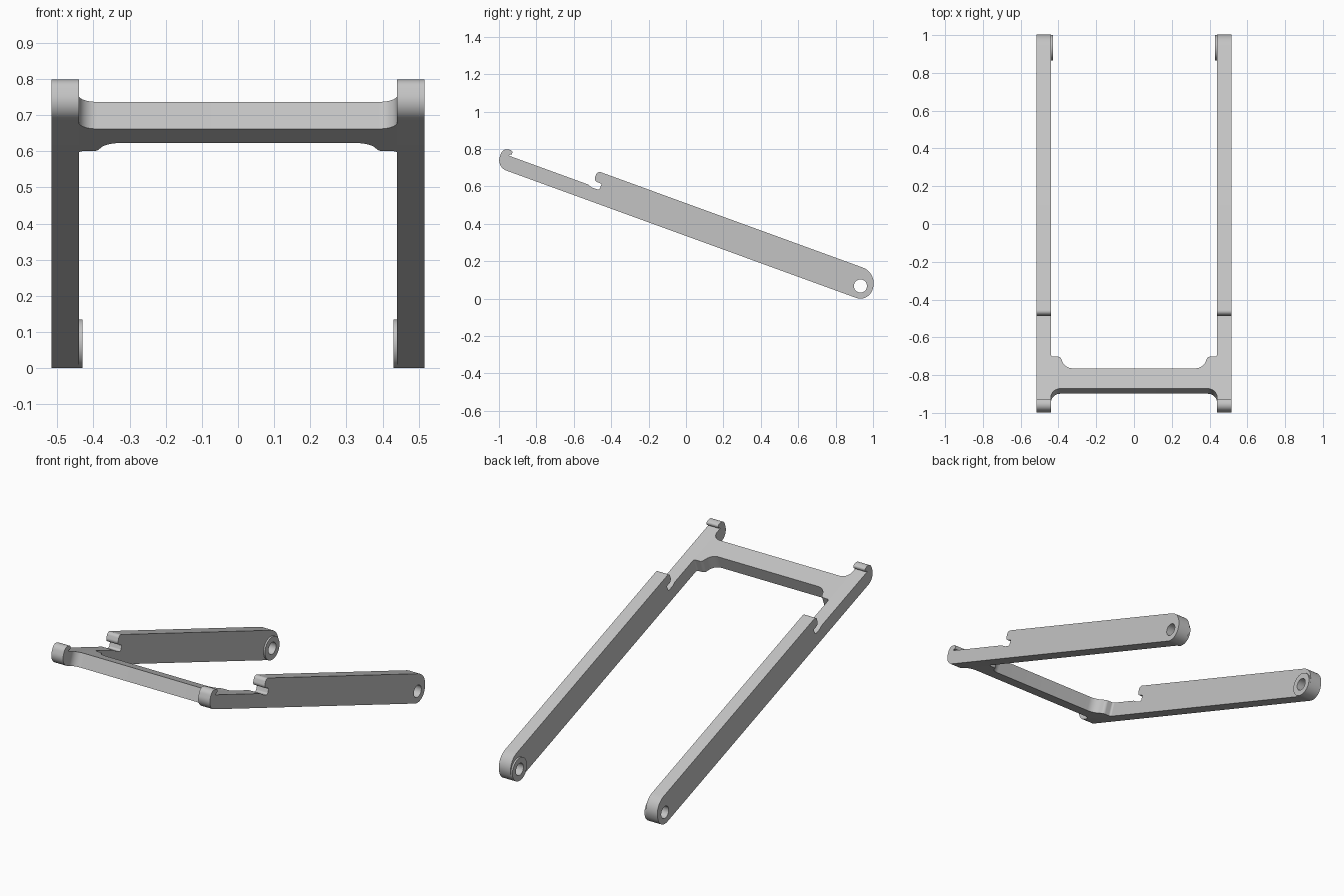
import bpy, bmesh, math
from mathutils import Vector

if "Cube" in bpy.data.objects:
    bpy.data.objects.remove(bpy.data.objects["Cube"], do_unlink=True)

# Main dimensions
TILT = math.radians(20)
PIVOT = Vector((0, 0.9325, 0.0675))
ALONG = Vector((0, -math.cos(TILT), math.sin(TILT)))   # up the arm
ACROSS = Vector((0, math.sin(TILT), math.cos(TILT)))   # arm height
BOTTOM, RAIL_TOP, ARM_TOP = -0.0675, 0.012, 0.097
INNER, OUTER = 0.44, 0.516

grey = bpy.data.materials.new("plain grey")
grey.use_nodes = True
grey.diffuse_color = (0.55, 0.55, 0.55, 1)
grey.node_tree.nodes["Principled BSDF"].inputs["Base Color"].default_value = grey.diffuse_color


def place(x, u, v):
    """Tilted frame: x sideways, u along the arm, v across it."""
    return PIVOT + Vector((x, 0, 0)) + ALONG * u + ACROSS * v


def rounded(corners, steps=10):
    """Closed outline from (a, b, radius) corners."""
    outline = []
    for i, (a, b, r) in enumerate(corners):
        p = Vector((a, b))
        if r == 0:
            outline.append(p)
            continue
        back = (Vector(corners[i - 1][:2]) - p).normalized()
        ahead = (Vector(corners[(i + 1) % len(corners)][:2]) - p).normalized()
        half = back.angle(ahead) / 2
        centre = p + (back + ahead).normalized() * (r / math.sin(half))
        start = p + back * (r / math.tan(half)) - centre
        end = p + ahead * (r / math.tan(half)) - centre
        sweep = start.angle(end)
        for k in range(steps + 1):
            t = k / steps
            arm = start * math.sin((1 - t) * sweep) + end * math.sin(t * sweep)
            outline.append(centre + arm / math.sin(sweep))
    return outline


def circle(radius, sides=48):
    return [Vector((radius * math.cos(k * math.tau / sides),
                    radius * math.sin(k * math.tau / sides))) for k in range(sides)]


def extrude(name, loops, to_world, shift):
    """Fill flat loops (outline, then holes) and give them thickness."""
    bm = bmesh.new()
    edges = []
    for loop in loops:
        verts = [bm.verts.new(to_world(p.x, p.y)) for p in loop]
        edges += [bm.edges.new((verts[i - 1], verts[i])) for i in range(len(verts))]
    bmesh.ops.triangle_fill(bm, use_beauty=True, edges=edges)
    grown = bmesh.ops.extrude_face_region(bm, geom=bm.faces[:], use_keep_orig=True)
    moved = [g for g in grown["geom"] if isinstance(g, bmesh.types.BMVert)]
    bmesh.ops.translate(bm, verts=moved, vec=shift)
    bmesh.ops.recalc_face_normals(bm, faces=bm.faces[:])
    mesh = bpy.data.meshes.new(name)
    bm.to_mesh(mesh)
    bm.free()
    mesh.materials.append(grey)
    obj = bpy.data.objects.new(name, mesh)
    bpy.context.collection.objects.link(obj)
    bpy.ops.object.select_all(action='DESELECT')
    obj.select_set(True)
    bpy.context.view_layer.objects.active = obj
    bpy.ops.object.shade_smooth_by_angle(angle=math.radians(30))


# Side outline of an arm: rounded pivot end, hooked tip, notch, raised bar
arm_outline = rounded([
    (-0.0675, ARM_TOP, 0.09), (-0.0675, BOTTOM, 0.0675),
    (2.048, BOTTOM, 0.058), (2.048, 0.043, 0.035),
    (1.992, 0.043, 0.012), (1.992, 0.022, 0.005),
    (2.004, 0.018, 0.003), (2.004, RAIL_TOP, 0.003),
    (1.555, RAIL_TOP, 0.02), (1.53, 0.004, 0.02),
    (1.487, 0.004, 0.012), (1.487, 0.04, 0.006),
    (1.532, 0.041, 0.02), (1.532, ARM_TOP, 0.02),
])
hole = circle(0.035)

for side, sign in (("left", 1), ("right", -1)):
    extrude(side + "_arm", [arm_outline, hole],
            lambda u, v: place(sign * INNER, u, v),
            Vector((sign * (OUTER - INNER), 0, 0)))
    # Thin washer face on the inside of the pivot
    extrude(side + "_pivot_boss", [circle(0.0675), hole],
            lambda u, v: place(sign * (INNER - 0.01), u, v),
            Vector((sign * 0.01, 0, 0)))

# Crossbar seen square on: filleted front, stepped gussets at the back
half = [
    (INNER, 1.924, 0.05), (INNER, 1.976, 0), (INNER + 0.005, 1.976, 0),
    (INNER + 0.005, 1.73, 0), (INNER, 1.73, 0), (INNER, 1.744, 0.012),
    (0.39, 1.744, 0.02), (0.365, 1.81, 0.06),
]
bar_outline = rounded(half + [(-x, u, r) for x, u, r in reversed(half)])
extrude("crossbar", [bar_outline],
        lambda x, u: place(x, u, BOTTOM), ACROSS * (RAIL_TOP - BOTTOM))
